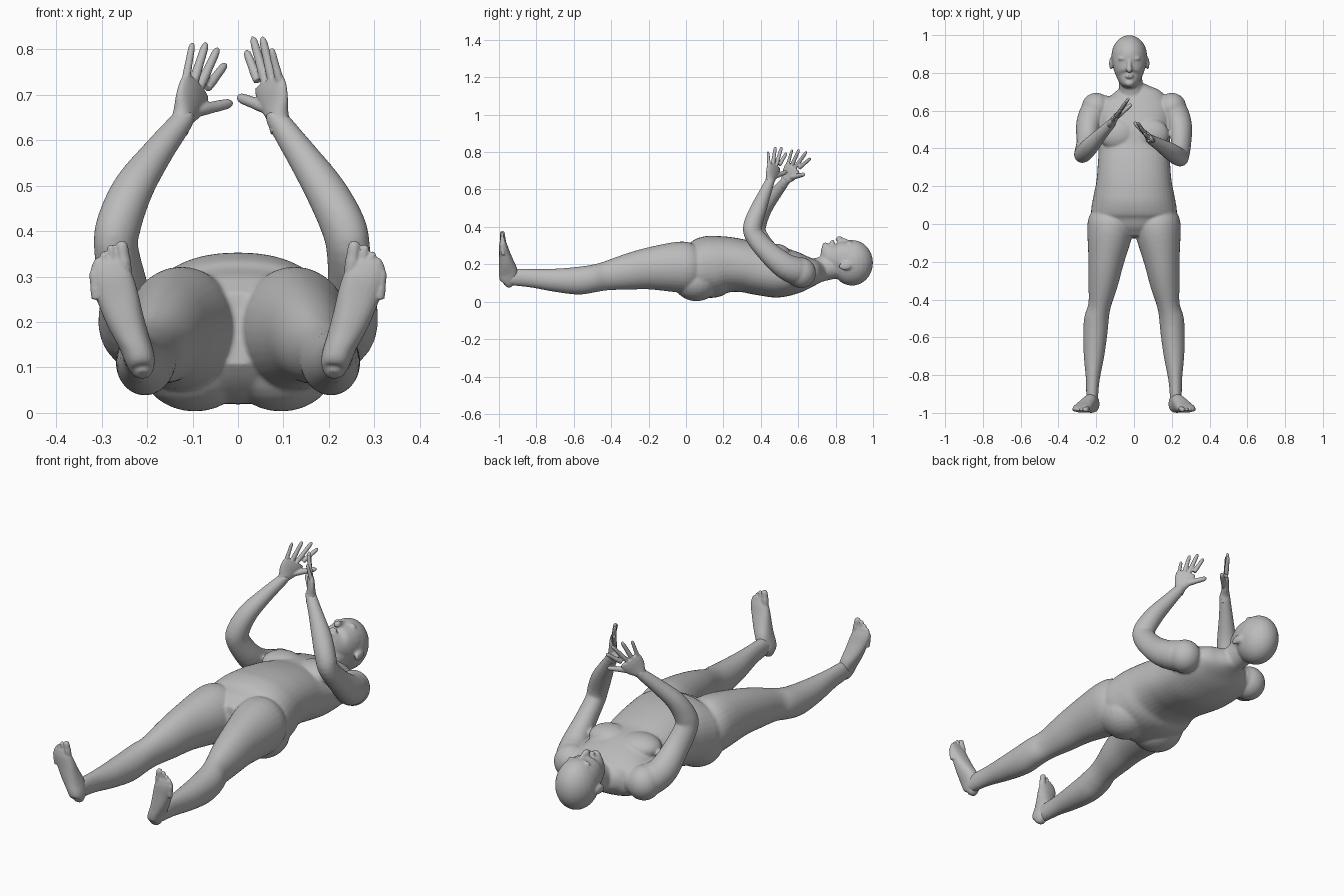
import bpy, bmesh, math
from mathutils import Vector, Matrix

skin = bpy.data.materials.new("plain grey")
skin.diffuse_color = (0.5, 0.5, 0.5, 1)


def loft(bm, stations, side=(1, 0, 0), n=24, steps=4, power=2.0):
    """Closed tube through stations (x, y, z, half width, half depth)."""
    p = [Vector(s) for s in stations]
    p = [p[0] * 2 - p[1]] + p + [p[-1] * 2 - p[-2]]
    pts = []
    for i in range(1, len(p) - 2):
        a, b, c, d = p[i - 1:i + 3]
        for k in range(steps):
            t = k / steps
            pts.append(0.5 * (2 * b + (c - a) * t + (2 * a - 5 * b + 4 * c - d) * t * t
                              + (3 * b - a - 3 * c + d) * t ** 3))
    pts.append(p[-2])
    pos = [Vector(q[:3]) for q in pts]
    rings = []
    for i, q in enumerate(pts):
        t = (pos[min(i + 1, len(pos) - 1)] - pos[max(i - 1, 0)]).normalized()
        u = Vector(side)
        u = (u - t * u.dot(t)).normalized()
        v = t.cross(u)
        ring = []
        for j in range(n):
            ang = 2 * math.pi * j / n
            c, s = math.cos(ang), math.sin(ang)
            c = math.copysign(abs(c) ** (2 / power), c)
            s = math.copysign(abs(s) ** (2 / power), s)
            ring.append(bm.verts.new(pos[i] + u * c * max(q[3], .002) + v * s * max(q[4], .002)))
        rings.append(ring)
    for a, b in zip(rings, rings[1:]):
        for j in range(n):
            bm.faces.new((a[j], a[(j + 1) % n], b[(j + 1) % n], b[j]))
    bm.faces.new(rings[0][::-1])
    bm.faces.new(rings[-1])


def ball(bm, centre, radii):
    m = Matrix.Translation(centre) @ Matrix.Diagonal((*radii, 1))
    bmesh.ops.create_uvsphere(bm, u_segments=24, v_segments=16, radius=1, matrix=m)


def digit(bm, base, tip, r):
    """Finger or toe with a rounded tip."""
    a, b = Vector(base), Vector(tip)
    st = [(*a.lerp(b, f), r * k, r * k) for f, k in
          ((0, 1), (.3, 1.05), (.5, .95), (.75, .9), (.92, .75), (1, .3))]
    loft(bm, st, side=(.6, .8, 0.1), n=12, steps=3)


def finish(bm, name, voxel, smooth):
    """Fuse the overlapping volumes into one smooth skin."""
    bmesh.ops.recalc_face_normals(bm, faces=bm.faces)
    me = bpy.data.meshes.new(name)
    bm.to_mesh(me)
    bm.free()
    ob = bpy.data.objects.new(name, me)
    bpy.context.collection.objects.link(ob)
    me.materials.append(skin)
    rm = ob.modifiers.new("fuse", 'REMESH')
    rm.mode, rm.voxel_size, rm.use_smooth_shade = 'VOXEL', voxel, True
    sm = ob.modifiers.new("soften", 'SMOOTH')
    sm.factor, sm.iterations = 0.5, smooth


body = bmesh.new()
# torso
loft(body, [(0, -.07, .185, .07, .08), (0, -.02, .18, .17, .125), (0, .05, .175, .225, .155),
            (0, .14, .188, .216, .166), (0, .22, .198, .2, .15), (0, .31, .19, .192, .14),
            (0, .40, .17, .188, .136), (0, .50, .158, .195, .136), (0, .60, .155, .2, .11),
            (0, .67, .157, .165, .078), (-.005, .71, .16, .10, .058), (-.01, .74, .165, .05, .05)],
     n=40, power=2.25)
# neck
loft(body, [(0, .62, .15, .075, .07), (-.01, .69, .165, .07, .067), (-.018, .75, .18, .063, .066),
            (-.025, .84, .2, .066, .07)])
# head: cranium, face, nose, brow, lips, ears
X = -.025
ball(body, (X, .888, .208), (.095, .112, .122))
loft(body, [(X, .727, .288, .018, .018), (X, .742, .28, .038, .038), (X, .775, .252, .064, .07),
            (X, .82, .238, .083, .088), (X, .87, .225, .09, .1), (X, .92, .215, .08, .09)], power=2.2)
loft(body, [(X, .87, .322, .009, .008), (X, .84, .33, .011, .013), (X, .815, .333, .017, .018),
            (X, .806, .326, .012, .008)], n=12)
ball(body, (X, .778, .318), (.024, .007, .012))
ball(body, (X, .788, .318), (.022, .006, .013))
ball(body, (X, .745, .296), (.026, .018, .022))
for s in (-1, 1):
    ball(body, (X + s * .035, .876, .313), (.026, .010, .013))
    ball(body, (X + s * .034, .853, .306), (.016, .008, .011))
    ball(body, (X + s * .097, .85, .19), (.010, .034, .022))
    # buttock and chest
    ball(body, (s * .095, .055, .115), (.125, .125, .112))
    ball(body, (s * .085, .475, .255), (.1, .085, .055))
    # leg
    loft(body, [(s * .11, .08, .18, .09, .10), (s * .12, .02, .182, .12, .132),
                (s * .128, -.05, .185, .12, .135), (s * .148, -.2, .177, .094, .112),
                (s * .164, -.32, .158, .078, .095), (s * .182, -.43, .137, .06, .077),
                (s * .198, -.5, .123, .065, .074), (s * .205, -.58, .112, .064, .074),
                (s * .212, -.7, .115, .054, .062), (s * .218, -.82, .125, .037, .05),
                (s * .221, -.9, .13, .032, .046), (s * .22, -.95, .13, .031, .042)], n=32)
    # shoulder cap
    ball(body, (s * .2, .615, .155), (.078, .08, .082))

# arms from shoulder to wrist
upper = [(.13, .62, .155, .06, .06), (.2, .605, .16, .074, .074), (.24, .53, .19, .066, .07),
         (.25, .44, .265, .052, .06)]
loft(body, upper + [(.243, .365, .355, .046, .054), (.232, .358, .41, .048, .052),
                    (.192, .385, .49, .046, .044), (.135, .42, .575, .034, .034),
                    (.09, .447, .64, .026, .026), (.08, .455, .66, .024, .02)], side=(.8, .6, 0))
loft(body, [(-x, y, z, a, b) for x, y, z, a, b in upper]
     + [(-.268, .38, .36, .046, .054), (-.262, .38, .415, .048, .052),
        (-.23, .415, .495, .046, .044), (-.175, .475, .575, .034, .034),
        (-.125, .527, .64, .026, .026), (-.115, .538, .66, .024, .02)], side=(.8, -.6, 0))
finish(body, "body", .006, 8)


def hand(name, wrist, knuckles, tips, thumb):
    bm = bmesh.new()
    w, k0, k1 = Vector(wrist), Vector(knuckles[0]), Vector(knuckles[1])
    across, mid = k1 - k0, (k0 + k1) / 2
    half = across.length / 2
    # palm
    loft(bm, [(*w.lerp(mid, f), a, b) for f, a, b in
              ((-.25, .024, .024), (.1, .027, .022), (.45, half + .004, .018),
               (.8, half + .011, .016), (1.05, half + .008, .012))], side=across)
    # fingers and thumb
    for i, tip in enumerate(tips):
        digit(bm, k0.lerp(k1, i / 3), tip, .0105 if i else .009)
    root = w.lerp(mid, .3) + across * .25
    digit(bm, root, thumb, .0135)
    finish(bm, name, .003, 3)


hand("hand_a", (.09, .447, .64), ((.094, .445, .72), (.044, .498, .73)),
     ((.073, .438, .803), (.053, .478, .828), (.032, .512, .828), (.018, .538, .797)),
     (0, .54, .695))
hand("hand_b", (-.125, .527, .64), ((-.117, .54, .72), (-.068, .605, .715)),
     ((-.1, .568, .815), (-.07, .605, .815), (-.044, .645, .803), (-.027, .667, .768)),
     (-.013, .635, .682))

# feet with toes
for s, name in ((-1, "foot_a"), (1, "foot_b")):
    bm = bmesh.new()
    loft(bm, [(s * .21, -.965, .085, .012, .012), (s * .211, -.957, .096, .026, .032),
              (s * .216, -.952, .12, .033, .046), (s * .23, -.95, .16, .036, .05),
              (s * .25, -.96, .21, .042, .04), (s * .266, -.97, .26, .046, .029),
              (s * .279, -.977, .3, .046, .022), (s * .282, -.98, .325, .04, .015),
              (s * .282, -.98, .34, .03, .01)], power=2.3)
    for i, (x, z) in enumerate(((.257, .378), (.28, .37), (.296, .355), (.309, .337), (.319, .315))):
        digit(bm, (s * (x - .008), -.978, z - .065), (s * x, -.983, z), .0155 if i == 0 else .011)
    finish(bm, name, .0035, 3)
